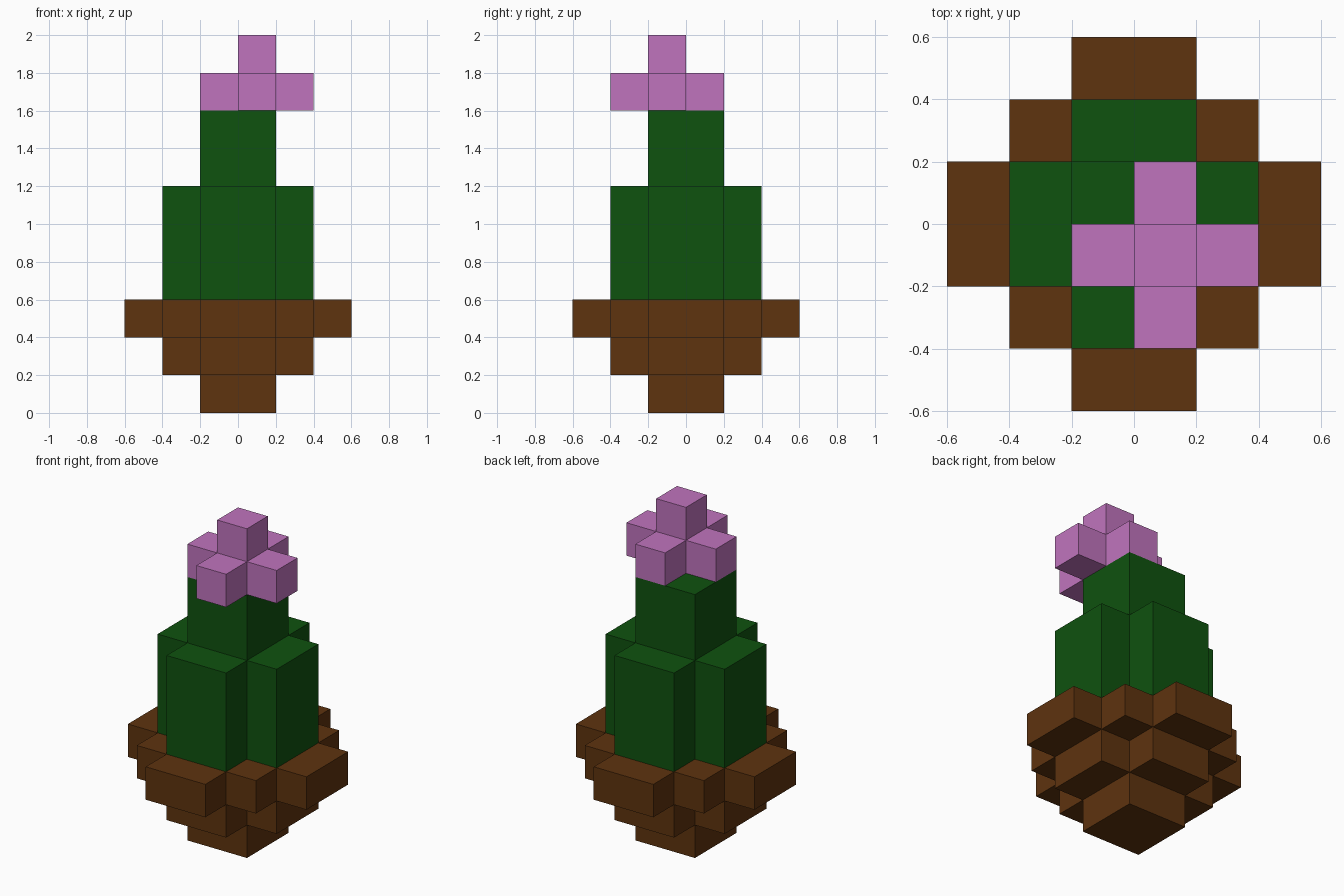
import bpy
import bmesh

cube = bpy.data.objects.get("Cube")
if cube:
    bpy.data.objects.remove(cube, do_unlink=True)


def make_material(name, rgb):
    mat = bpy.data.materials.new(name)
    mat.use_nodes = True
    colour = (*rgb, 1.0)
    mat.diffuse_color = colour
    mat.node_tree.nodes["Principled BSDF"].inputs["Base Color"].default_value = colour
    return mat


BROWN = make_material("clay brown", (0.112, 0.033, 0.0045))
GREEN = make_material("cactus green", (0.0048, 0.084, 0.0048))
PINK = make_material("flower pink", (0.527, 0.175, 0.515))

U = 0.2  # size of one block

# Outline of one quarter, in blocks; repeated by quarter turns
SQUARE = [(1, 1)]
PLUS = [(2, 1), (1, 1), (1, 2)]
STEPPED = [(3, 1), (2, 1), (2, 2), (1, 2), (1, 3)]
SMALL_SQUARE = [(0.5, 0.5)]
SMALL_PLUS = [(1.5, 0.5), (0.5, 0.5), (0.5, 1.5)]


def make_layer(name, quarter, bottom, top, mat, centre=(0, 0)):
    """Extrude a four-fold outline between two heights (all in blocks)."""
    outline, pts = [], quarter
    for _ in range(4):
        outline += pts
        pts = [(-y, x) for x, y in pts]
    bm = bmesh.new()
    face = bm.faces.new([bm.verts.new((x * U, y * U, 0)) for x, y in outline])
    new = bmesh.ops.extrude_face_region(bm, geom=[face])["geom"]
    bmesh.ops.translate(bm, vec=(0, 0, (top - bottom) * U),
                        verts=[g for g in new if isinstance(g, bmesh.types.BMVert)])
    bmesh.ops.recalc_face_normals(bm, faces=bm.faces)
    mesh = bpy.data.meshes.new(name)
    bm.to_mesh(mesh)
    bm.free()
    mesh.materials.append(mat)
    obj = bpy.data.objects.new(name, mesh)
    obj.location = (centre[0] * U, centre[1] * U, bottom * U)
    bpy.context.collection.objects.link(obj)
    return obj


# Pot
make_layer("pot_base", SQUARE, 0, 1, BROWN)
make_layer("pot_body", PLUS, 1, 2, BROWN)
make_layer("pot_rim", STEPPED, 2, 3, BROWN)

# Cactus
make_layer("cactus_body", PLUS, 3, 6, GREEN)
make_layer("cactus_top", SQUARE, 6, 8, GREEN)

# Flower, set off-centre towards the front left
make_layer("flower_petals", SMALL_PLUS, 8, 9, PINK, (0.5, -0.5))
make_layer("flower_tip", SMALL_SQUARE, 9, 10, PINK, (0.5, -0.5))
